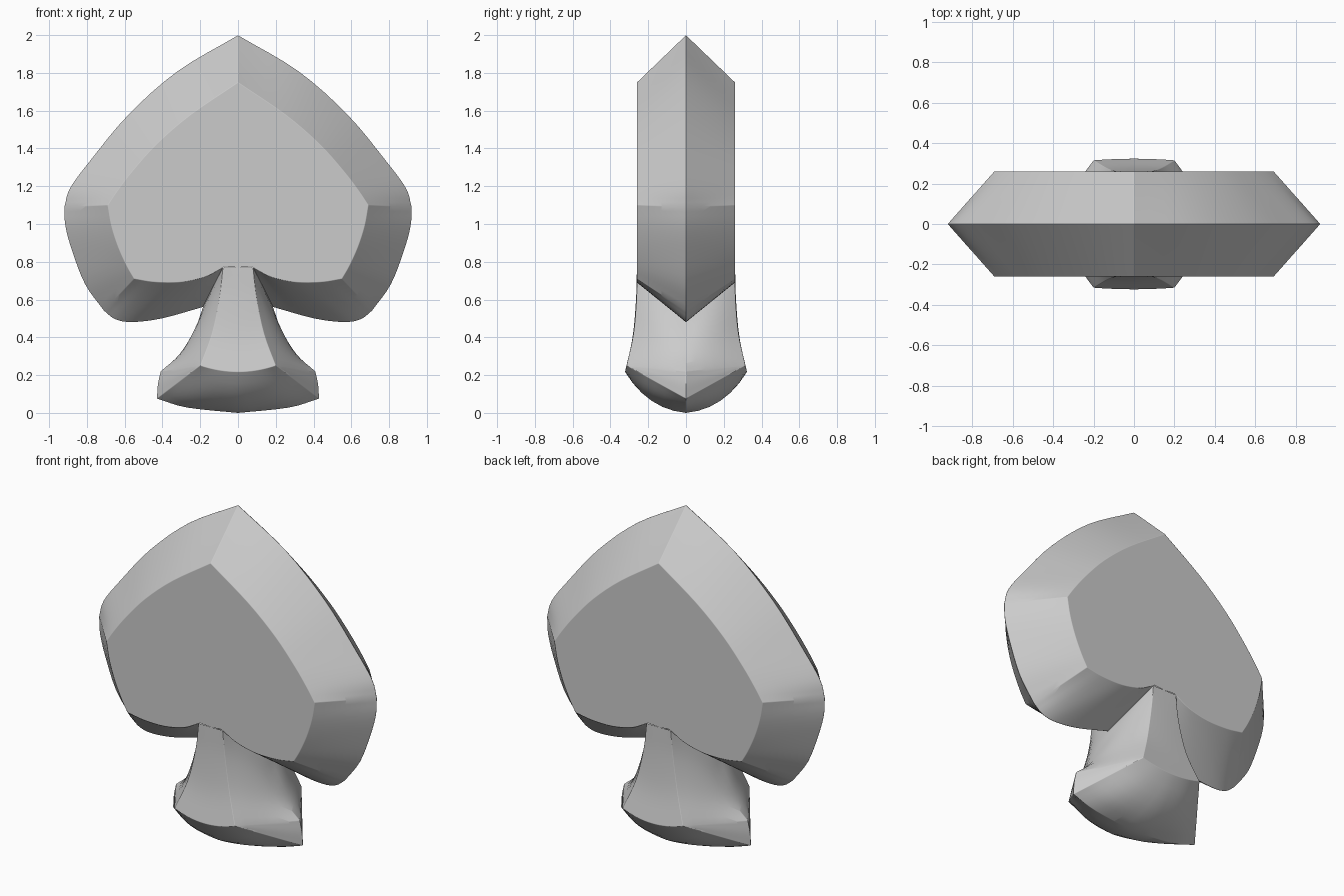
import bpy, bmesh
from mathutils import Vector

if "Cube" in bpy.data.objects:
    bpy.data.objects.remove(bpy.data.objects["Cube"])


def spline(pts, n=4):
    """Smooth curve through the points (Catmull-Rom), n steps per span."""
    p = [Vector(q) for q in pts]
    p = [2 * p[0] - p[1]] + p + [2 * p[-1] - p[-2]]
    out = []
    for i in range(1, len(p) - 2):
        a, b, c, d = p[i - 1:i + 3]
        for k in range(n):
            t = k / n
            out.append(0.5 * (2 * b + (c - a) * t + (2 * a - 5 * b + 4 * c - d) * t * t
                              + (3 * b - a - 3 * c + d) * t ** 3))
    return out + [p[-2]]


bm = bmesh.new()


def add_faces(polys):
    """Adds polygons mirrored to all four quadrants."""
    for sx in (1, -1):
        for sy in (1, -1):
            for poly in polys:
                pts = []
                for v in poly:
                    if all((v - q).length > 1e-5 for q in pts):
                        pts.append(v)
                if len(pts) > 2:
                    bm.faces.new([bm.verts.new((v.x * sx, v.y * sy, v.z)) for v in pts])


def strips(rows):
    add_faces([[r[i], r[i + 1], s[i + 1], s[i]]
               for r, s in zip(rows, rows[1:]) for i in range(len(r) - 1)])


def loft(outer, inner, bulge=lambda f: Vector(), steps=6):
    """Slanted band from the middle outline (y = 0) to the front outline."""
    rows = []
    for j, (o, i) in enumerate(zip(outer, inner)):
        off = bulge(j / (len(outer) - 1))
        rows.append([o.lerp(i, k / steps) + off * 4 * (k / steps) * (1 - k / steps)
                     for k in range(steps + 1)])
    strips(rows)


def mid(pts):
    return spline([(x, 0, z) for x, z in pts])


def front(pts):
    return spline([(x, -0.26, z) for x, z in pts])


# spade head: shoulder, side and lobe bands
shoulder = front([(0, 1.75), (.25, 1.58), (.43, 1.425), (.56, 1.28), (.64, 1.175), (.69, 1.1)])
side = front([(.69, 1.1), (.67, .99), (.635, .88), (.59, .78), (.55, .71)])
lobe = front([(.55, .71), (.44, .693), (.3, .693), (.17, .722), (.08, .77)])
loft(mid([(0, 2), (.32, 1.81), (.58, 1.58), (.78, 1.34), (.89, 1.19), (.92, 1.09)]), shoulder)
loft(mid([(.92, 1.09), (.915, .99), (.88, .86), (.81, .68), (.71, .54)]), side)
loft(mid([(.71, .54), (.65, .495), (.56, .48), (.4, .50), (.185, .56)]), lobe)

# flat front and back of the head
add_faces([shoulder + side[1:] + lobe[1:] + [Vector((0, -.26, .77))]])

# flared stem sides and its front face
stem_edge = spline([(.08, -.26, .77), (.098, -.262, .61), (.138, -.278, .42), (.2, -.315, .25)])
loft(mid([(.185, .56), (.23, .44), (.31, .31), (.41, .22)]), stem_edge,
     lambda f: Vector((.02, 0, 0)) * f * (1 - f) * 4)
rows = []
for j, e in enumerate(stem_edge):
    w = j / (len(stem_edge) - 1)
    rows.append([Vector((e.x * (1 - u), e.y - .008 * w * u * (2 - u), e.z - .033 * w * u * (2 - u)))
                 for u in [k / 8 for k in range(9)]])
strips(rows)

# foot: end corner and rounded underside
tip = mid([(.41, .22), (.425, .15), (.43, .075)])
loft(tip, [stem_edge[-1]] * len(tip))
loft(mid([(.43, .075), (.27, .028), (0, 0)]), rows[-1],
     lambda f: Vector((0, -.02, -.045)) * (1 - (1 - f) ** 2))

bmesh.ops.remove_doubles(bm, verts=bm.verts, dist=1e-4)
bmesh.ops.recalc_face_normals(bm, faces=bm.faces)
for f in bm.faces:
    f.smooth = True
mesh = bpy.data.meshes.new("spade")
bm.to_mesh(mesh)
bm.free()
spade = bpy.data.objects.new("spade", mesh)
bpy.context.collection.objects.link(spade)

# softened edges
bevel = spade.modifiers.new("soft_edges", 'BEVEL')
bevel.width = 0.018
bevel.segments = 3
bevel.limit_method = 'ANGLE'
bevel.angle_limit = 0.4
bevel.harden_normals = True
